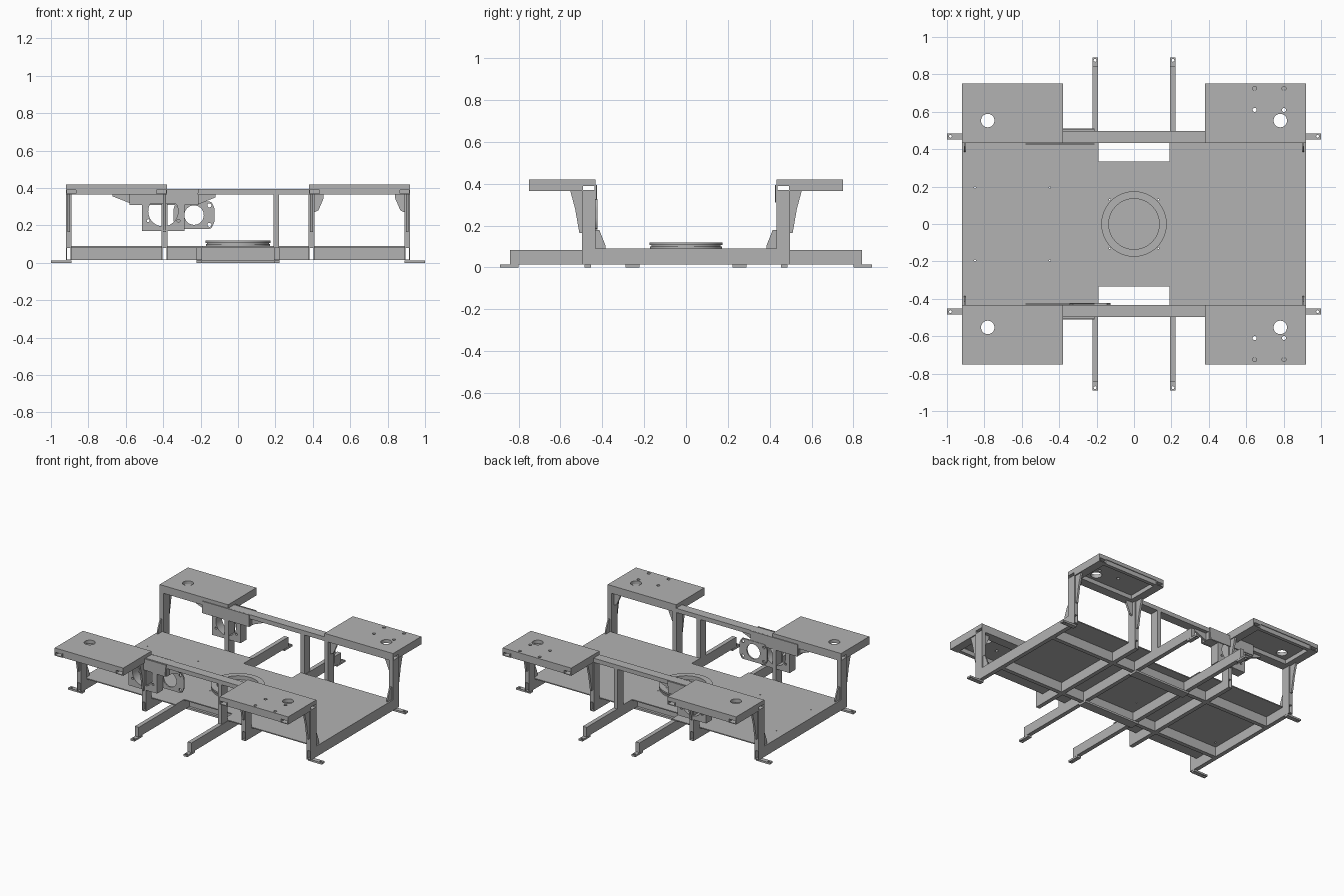
import bpy, bmesh, math

cube = bpy.data.objects.get("Cube")
if cube:
    bpy.data.objects.remove(cube, do_unlink=True)

steel = bpy.data.materials.new("grey steel")
steel.use_nodes = True
steel.diffuse_color = (0.45, 0.45, 0.45, 1)
steel.node_tree.nodes["Principled BSDF"].inputs["Base Color"].default_value = steel.diffuse_color
parts = []


def rect(u0, u1, v0, v1):
    return [(u0, v0), (u1, v0), (u1, v1), (u0, v1)]


def circle(u, v, r, n=24):
    return [(u + r * math.cos(math.tau * i / n), v + r * math.sin(math.tau * i / n)) for i in range(n)]


def panel(name, axis, a, b, outline, holes=()):
    """Extrude an outline with holes along an axis, from a to b."""
    curve = bpy.data.curves.new(name, 'CURVE')
    curve.dimensions = '2D'
    curve.fill_mode = 'BOTH'
    curve.extrude = abs(b - a) / 2
    for loop in [outline, *holes]:
        spline = curve.splines.new('POLY')
        spline.points.add(len(loop) - 1)
        for point, (u, v) in zip(spline.points, loop):
            point.co = (u, v, 0, 1)
        spline.use_cyclic_u = True
    temp = bpy.data.objects.new(name + " outline", curve)
    bpy.context.collection.objects.link(temp)
    bpy.context.view_layer.update()
    graph = bpy.context.evaluated_depsgraph_get()
    mesh = bpy.data.meshes.new_from_object(temp.evaluated_get(graph))
    bpy.data.objects.remove(temp, do_unlink=True)
    bpy.data.curves.remove(curve)
    bm = bmesh.new()
    bm.from_mesh(mesh)
    for vert in bm.verts:
        u, v, w = vert.co
        w += (a + b) / 2
        vert.co = {'x': (w, u, v), 'y': (u, w, v), 'z': (u, v, w)}[axis]
    bmesh.ops.remove_doubles(bm, verts=bm.verts, dist=0.0001)
    bmesh.ops.recalc_face_normals(bm, faces=bm.faces)
    bm.to_mesh(mesh)
    bm.free()
    mesh.materials.clear()
    mesh.materials.append(steel)
    obj = bpy.data.objects.new(name, mesh)
    bpy.context.collection.objects.link(obj)
    parts.append(obj)


def tube(name, axis, a, b, u0, u1, v0, v1, wall=0.005):
    """Hollow rectangular tube, open at both ends."""
    inner = rect(u0 + wall, u1 - wall, v0 + wall, v1 - wall)
    panel(name, axis, a, b, rect(u0, u1, v0, v1), [inner])


def flip(points, s, t=1):
    return [(u * s, v * t) for u, v in points]


FLOOR, DECK, RAIL, SHELF, TOP = 0.014, 0.083, 0.365, 0.395, 0.42
IN, OUT = 0.432, 0.498

# Base deck with two notches
half = [(0.92, -IN), (0.92, IN), (0.19, IN), (0.19, 0.335)]
deck = half + [(-u, v) for u, v in half[::-1][:3]] + \
    [(-0.92, -IN), (-0.19, -IN), (-0.19, -0.335), (0.19, -0.335), (0.19, -IN)]
bolts = [circle(x, y, 0.005, 10) for x in (-0.85, -0.45) for y in (-0.195, 0.195)]
bolts += [circle(x, y, 0.005, 10) for x in (-0.13, 0.13) for y in (-0.13, 0.13)]
panel("deck_plate", 'z', DECK, DECK + 0.007, deck, bolts)

# Base frame
for s in (-1, 1):
    for x, reach in ((0.905, OUT), (0.393, OUT), (0.208, 0.84)):
        tube("floor_beam", 'y', -reach, reach, s * x - 0.015, s * x + 0.015, FLOOR, DECK)
    xs = (-0.89, -0.408, -0.378, -0.223, -0.193, 0.193, 0.223, 0.378, 0.408, 0.89)
    for a, b in zip(xs[::2], xs[1::2]):
        tube("cross_beam", 'x', a, b, s * 0.255 - 0.015, s * 0.255 + 0.015, FLOOR, DECK)
    panel("tie_strip", 'z', 0, FLOOR, rect(-0.223, 0.223, s * 0.255 - 0.033, s * 0.255 + 0.033))
    for t in (-1, 1):
        panel("side_foot", 'z', 0, 0.013, flip(rect(0.89, 1.0, 0.453, 0.485), s, t),
              [circle(s * 0.982, t * 0.469, 0.008, 12)])
        panel("long_foot", 'z', 0, 0.013, flip(rect(0.193, 0.223, 0.80, 0.89), s, t),
              [circle(s * 0.208, t * 0.875, 0.008, 12)])
        panel("beam_cap", 'y', t * 0.836, t * 0.842, flip(rect(0.193, 0.223, FLOOR, DECK), s))

# Upper structure, the same on both sides
shelf_gusset = [(0.498, 0.365), (0.553, 0.365), (0.53, 0.28), (0.51, 0.165), (0.498, 0.165)]
foot_gusset = [(IN, 0.09), (0.385, 0.09), (0.385, 0.105), (0.415, 0.18), (IN, 0.18)]
wing = [(0.408, 0.27), (0.43, 0.28), (0.458, 0.345), (0.458, 0.365), (0.408, 0.365)]
mount = [(-0.58, 0.365), (-0.58, 0.31), (-0.512, 0.31), (-0.512, 0.17), (-0.285, 0.17),
         (-0.285, 0.31), (-0.21, 0.31), (-0.21, 0.365)]
web = [(-0.67, 0.365), (-0.67, 0.355), (-0.58, 0.32), (-0.22, 0.31), (-0.12, 0.35), (-0.12, 0.365)]
bore = circle(-0.40, 0.275, 0.08, 40)
mount_bolts = [circle(x, z, 0.008, 12) for x in (-0.48, -0.318) for z in (0.225, 0.33)]

for t in (-1, 1):
    y0, y1 = sorted((t * IN, t * OUT))
    tube("top_rail", 'x', -0.92, 0.92, y0, y1, RAIL, SHELF)
    for x in (-0.905, -0.393, 0.205, 0.393, 0.905):
        bottom = DECK if abs(x) > 0.3 else FLOOR
        tube("post", 'z', DECK, RAIL, x - 0.015, x + 0.015, y0, y1)

    for s in (-1, 1):
        # Shelf plate and its frame
        holes = [circle(s * 0.782, t * 0.553, 0.036, 32)]
        if s > 0:
            holes += [circle(x, t * y, 0.011, 14) for x in (0.645, 0.802) for y in (0.61, 0.725)]
        panel("shelf_plate", 'z', SHELF, TOP, flip(rect(0.38, 0.92, IN, 0.75), s, t), holes)
        for x in (0.41, 0.89):
            a, b = sorted((t * OUT, t * 0.75))
            tube("shelf_arm", 'y', a, b, s * x - 0.03, s * x + 0.03, RAIL, SHELF)
        a, b = sorted((t * 0.72, t * 0.745))
        tube("shelf_edge", 'x', s * 0.65 - 0.21, s * 0.65 + 0.21, a, b, RAIL, SHELF)

        # Gussets on the posts
        for x in (0.905, 0.393):
            panel("shelf_gusset", 'x', s * x - 0.007, s * x + 0.007, flip(shelf_gusset, t))
        panel("foot_gusset", 'x', s * 0.905 - 0.005, s * 0.905 + 0.005, flip(foot_gusset, t))

    panel("wing_gusset", 'y', t * 0.458, t * 0.472, wing)
    panel("wing_gusset", 'y', t * 0.458, t * 0.472, [(1.298 - u, v) for u, v in wing])

    # Bored mount hung under the rail, with clamp plates either side of it
    panel("bored_mount", 'y', t * 0.436, t * 0.504, mount, [bore] + mount_bolts)
    panel("mount_web", 'y', t * 0.505, t * 0.511, [(u, v) for u, v in web if -0.6 < u < -0.2]
          + [(-0.21, SHELF), (-0.58, SHELF)])
    panel("mount_clamp", 'y', t * 0.425, t * 0.431, rect(-0.58, -0.21, 0.31, SHELF))
    for a, b in ((0, 3), (3, 6)):
        side = web[a:b] + ([(-0.58, 0.365)] if a == 0 else [(-0.21, 0.365), (-0.21, 0.314)])
        if a:
            side = [(-0.21, 0.314), (-0.12, 0.35), (-0.12, 0.365), (-0.21, 0.365)]
        panel("mount_wing", 'y', t * 0.458, t * 0.472, side)

# Ring flange beside the front mount: a disc trimmed by flats
flange = [(max(-0.345, min(-0.125, u)), max(0.182, min(0.328, v)))
          for u, v in circle(-0.235, 0.255, 0.115, 48)]
flange_bolts = [circle(-0.235 + i * 0.082, 0.255 + j * 0.052, 0.011, 12) for i in (-1, 1) for j in (-1, 1)]
panel("ring_flange", 'y', -0.432, -0.422, flange, [circle(-0.235, 0.255, 0.052, 32)] + flange_bolts)

# Turntable ring stacked in layers
for z0, z1, r in ((0.09, 0.1, 0.172), (0.1, 0.107, 0.165), (0.107, 0.118, 0.175)):
    panel("turntable_ring", 'z', z0, z1, circle(0, 0, r, 56), [circle(0, 0, 0.135, 56)])

# Smooth the round walls, keep edges sharp
bpy.ops.object.select_all(action='DESELECT')
for obj in parts:
    obj.select_set(True)
bpy.context.view_layer.objects.active = parts[0]
bpy.ops.object.shade_smooth_by_angle()
